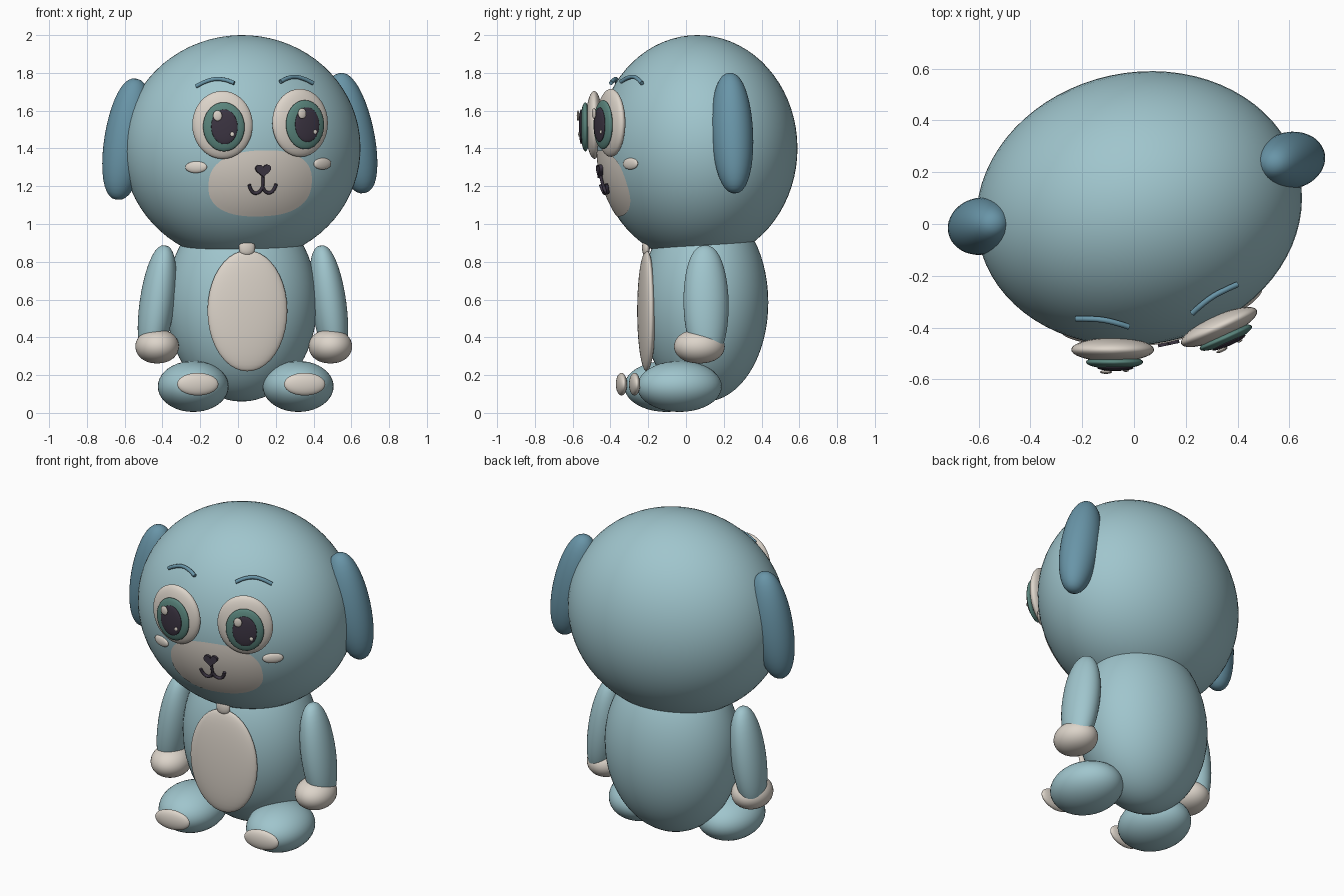
import bpy, bmesh, math
from mathutils import Matrix, Vector

cube = bpy.data.objects.get("Cube")
if cube:
    bpy.data.objects.remove(cube, do_unlink=True)


def material(name, rgb):
    m = bpy.data.materials.new(name)
    m.use_nodes = True
    color = (*rgb, 1)
    m.diffuse_color = color
    m.node_tree.nodes["Principled BSDF"].inputs["Base Color"].default_value = color
    return m


FUR = material("pale_blue", (0.35, 0.56, 0.61))
EAR = material("ear_blue", (0.14, 0.30, 0.39))
CREAM = material("cream", (0.72, 0.66, 0.59))
IRIS = material("iris_green", (0.10, 0.23, 0.20))
DARK = material("dark_plum", (0.045, 0.035, 0.055))

# Head and body are each turned a little towards the model's left
HEAD = (Matrix.Translation((0.02, 0.06, 1.4)) @ Matrix.Rotation(math.radians(12), 4, 'Z')
        @ Matrix.Rotation(math.radians(-1.5), 4, 'Y'))
BODY = Matrix.Translation((0.02, 0.10, 0)) @ Matrix.Rotation(math.radians(7), 4, 'Z')
HEAD_R = Vector((0.633, 0.525, 0.60))


def finish(name, bm, mat, frame):
    bmesh.ops.recalc_face_normals(bm, faces=bm.faces)
    me = bpy.data.meshes.new(name)
    bm.to_mesh(me)
    bm.free()
    me.materials.append(mat)
    for p in me.polygons:
        p.use_smooth = True
    ob = bpy.data.objects.new(name, me)
    ob.matrix_world = frame
    bpy.context.collection.objects.link(ob)
    return ob


def blob(name, mat, frame, loc, radii, turn=0, lean=0, fullness=1.0, segs=40):
    """Ellipsoid; fullness below 1 makes its ends blunter."""
    bm = bmesh.new()
    bmesh.ops.create_uvsphere(bm, u_segments=segs, v_segments=segs // 2, radius=1)
    for v in bm.verts:
        r = math.hypot(v.co.x, v.co.y)
        if r > 0.001:
            k = r ** fullness / r
            v.co.x *= k
            v.co.y *= k
        v.co = Vector(a * b for a, b in zip(v.co, radii))
    place = (Matrix.Translation(loc) @ Matrix.Rotation(math.radians(turn), 4, 'Z')
             @ Matrix.Rotation(math.radians(lean), 4, 'Y'))
    return finish(name, bm, mat, frame @ place)


def on_head(x, z, lift=1.0):
    """Point on the front of the head, in the head's own frame."""
    d = 1 - (x / HEAD_R.x) ** 2 - (z / HEAD_R.z) ** 2
    return Vector((x, -HEAD_R.y * math.sqrt(max(d, 0)) * lift, z))


def tube(name, mat, frame, points, radius):
    cu = bpy.data.curves.new(name, 'CURVE')
    cu.dimensions = '3D'
    cu.bevel_depth = radius
    cu.bevel_resolution = 3
    cu.use_fill_caps = True
    sp = cu.splines.new('BEZIER')
    sp.bezier_points.add(len(points) - 1)
    for bp, p in zip(sp.bezier_points, points):
        bp.co = p
        bp.handle_left_type = bp.handle_right_type = 'AUTO'
    cu.materials.append(mat)
    ob = bpy.data.objects.new(name, cu)
    ob.matrix_world = frame
    bpy.context.collection.objects.link(ob)


# Main masses
blob("head", FUR, HEAD, (0, 0, 0), HEAD_R, segs=72)
blob("body", FUR, BODY, (0, 0, 0.585), (0.40, 0.335, 0.525), segs=64)
blob("belly_patch", CREAM, BODY, (-0.008, -0.31, 0.54), (0.213, 0.043, 0.32))
blob("neck_tag", CREAM, BODY, (-0.011, -0.313, 0.875), (0.043, 0.02, 0.041), fullness=0.6, segs=24)

for s, side in ((-1, "right"), (1, "left")):
    # Limbs
    blob(side + "_arm", FUR, BODY, (s * 0.458, -0.05, 0.58), (0.092, 0.12, 0.31),
         lean=-s * 8, fullness=0.85)
    blob(side + "_hand", CREAM, BODY, (s * 0.462, -0.086, 0.352), (0.115, 0.135, 0.09), fullness=0.9)
    blob(side + "_foot", FUR, BODY, (s * 0.28, -0.17, 0.14), (0.187, 0.225, 0.135))
    blob(side + "_foot_pad", CREAM, BODY, (s * 0.285, -0.41, 0.152), (0.11, 0.027, 0.06))

    # Ears and cheeks
    blob(side + "_ear", EAR, HEAD, (s * 0.61, 0.06, 0.065), (0.117, 0.11, 0.325),
         lean=-s * 11, fullness=0.85)
    blob(side + "_cheek", CREAM, HEAD, (s * 0.342, -0.435, -0.09), (0.06, 0.014, 0.031),
         turn=s * 28, segs=24)

    # Layered eye, facing slightly outwards
    eye = (HEAD @ Matrix.Translation((s * 0.21, -0.512, 0.13))
           @ Matrix.Rotation(math.radians(s * 12), 4, 'Z'))
    blob(side + "_eye_white", CREAM, eye, (0, 0, 0), (0.16, 0.046, 0.18))
    blob(side + "_iris", IRIS, eye, (0.007, -0.048, -0.01), (0.11, 0.026, 0.13))
    blob(side + "_pupil", DARK, eye, (0.01, -0.070, -0.01), (0.07, 0.012, 0.092))
    blob(side + "_large_glint", CREAM, eye, (-0.025, -0.086, 0.05), (0.024, 0.007, 0.028), segs=20)
    blob(side + "_small_glint", CREAM, eye, (0.05, -0.081, -0.05), (0.011, 0.005, 0.012), segs=16)

    # Eyebrow
    tube(side + "_eyebrow", EAR, HEAD,
         [on_head(s * x, z, 1.06) for x, z in
          ((0.125, 0.35), (0.17, 0.368), (0.22, 0.373), (0.27, 0.36), (0.318, 0.337))], 0.011)

# Muzzle patch hugging the head
bm = bmesh.new()
rings, count = 10, 56
loops = []
for i in range(1, rings + 1):
    loop = []
    for j in range(count):
        a = 2 * math.pi * j / count
        c, d = math.cos(a), math.sin(a)
        x = math.copysign(abs(c) ** 0.82, c) * 0.28 * i / rings
        z = math.copysign(abs(d) ** 0.82, d) * 0.175 * i / rings - 0.185
        loop.append(bm.verts.new(on_head(x, z, 1.008)))
    loops.append(loop)
bm.faces.new(loops[0])
for a, b in zip(loops, loops[1:]):
    for j in range(count):
        k = (j + 1) % count
        bm.faces.new((a[j], a[k], b[k], b[j]))
finish("muzzle_patch", bm, CREAM, HEAD)

# Heart-shaped nose
bm = bmesh.new()
outline = []
for j in range(40):
    t = 2 * math.pi * j / 40
    x = 16 * math.sin(t) ** 3
    z = 13 * math.cos(t) - 5 * math.cos(2 * t) - 2 * math.cos(3 * t) - math.cos(4 * t)
    outline.append(bm.verts.new((x * 0.0026, 0, z * 0.0024)))
face = bm.faces.new(outline)
new = bmesh.ops.extrude_face_region(bm, geom=[face])["geom"]
bmesh.ops.translate(bm, vec=(0, -0.025, 0), verts=[v for v in new if isinstance(v, bmesh.types.BMVert)])
nose = finish("nose", bm, DARK, HEAD @ Matrix.Translation((0, -0.515, -0.115)))
for p in nose.data.polygons:
    p.use_smooth = False
bevel = nose.modifiers.new("soft_edge", 'BEVEL')
bevel.width = 0.006
bevel.segments = 2

# Mouth: a stem and two upturned hooks
tube("mouth_stem", DARK, HEAD, [on_head(0, z, 1.03) for z in (-0.14, -0.17, -0.205)], 0.008)
for s, side in ((-1, "right"), (1, "left")):
    tube(side + "_mouth_curve", DARK, HEAD,
         [on_head(s * x, z, 1.03) for x, z in
          ((0, -0.205), (0.018, -0.23), (0.042, -0.235), (0.062, -0.218), (0.073, -0.19))], 0.009)
